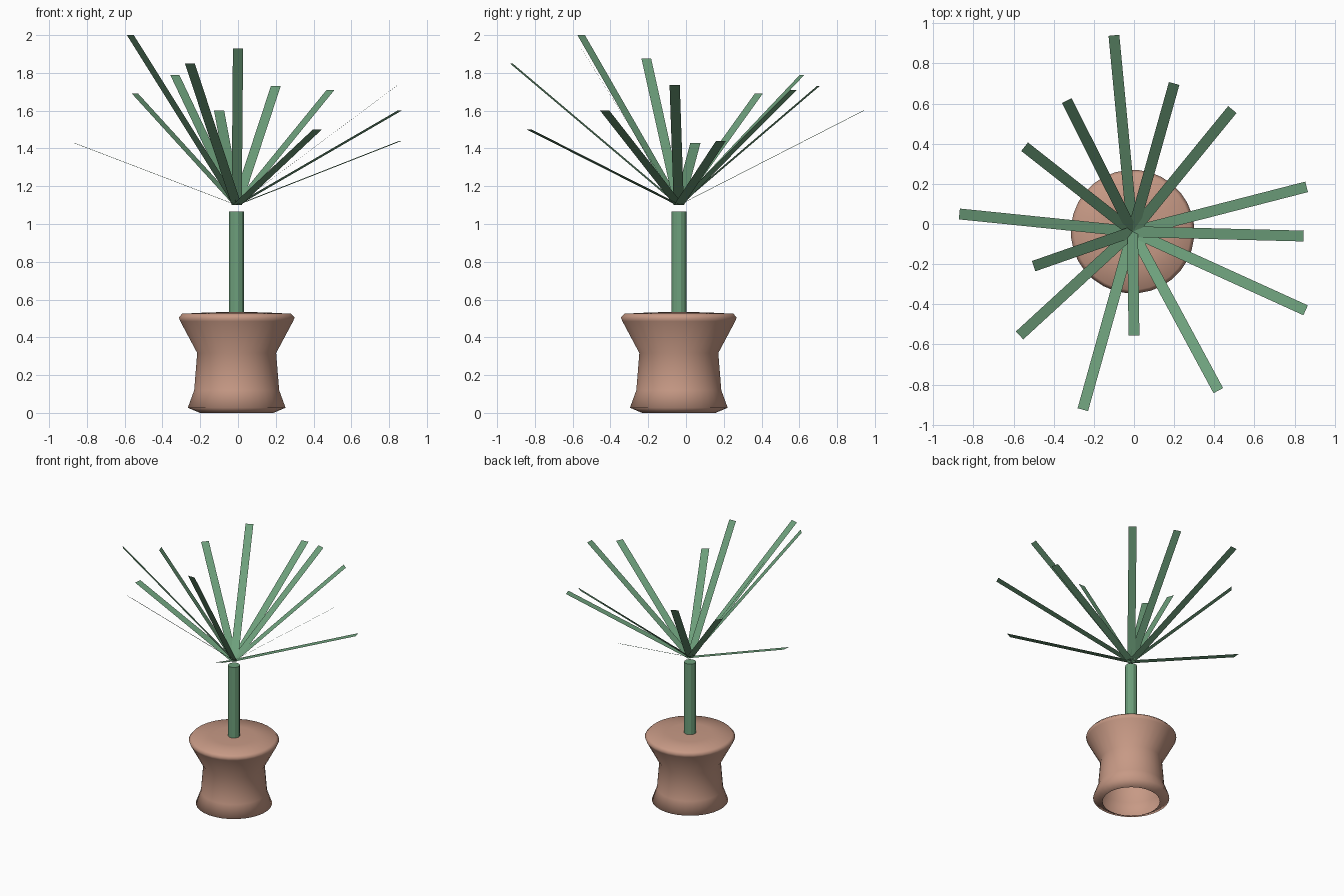
import bpy, bmesh, math
from mathutils import Vector

cube = bpy.data.objects.get("Cube")
if cube:
    bpy.data.objects.remove(cube, do_unlink=True)

AXIS = Vector((-0.007, -0.038, 0))


def material(name, rgb):
    m = bpy.data.materials.new(name)
    m.use_nodes = True
    m.diffuse_color = (*rgb, 1)
    m.node_tree.nodes["Principled BSDF"].inputs["Base Color"].default_value = (*rgb, 1)
    return m


def add_object(name, bm, mat):
    me = bpy.data.meshes.new(name)
    bm.to_mesh(me)
    bm.free()
    me.materials.append(mat)
    ob = bpy.data.objects.new(name, me)
    bpy.context.collection.objects.link(ob)
    return ob


def lathe(name, profile, sides, mat, smooth=False):
    """Turn a (radius, height) profile around the plant axis."""
    bm = bmesh.new()
    rings = []
    for r, z in profile:
        if r == 0:
            rings.append([bm.verts.new(AXIS + Vector((0, 0, z)))] * sides)
            continue
        angles = [math.tau * (i + 0.5) / sides for i in range(sides)]
        rings.append([bm.verts.new(AXIS + Vector((r * math.cos(a), r * math.sin(a), z)))
                      for a in angles])
    for low, high in zip(rings, rings[1:]):
        for i in range(sides):
            j = (i + 1) % sides
            corners = list(dict.fromkeys((low[i], low[j], high[j], high[i])))
            bm.faces.new(corners).smooth = smooth
    return add_object(name, bm, mat)


clay = material("terracotta", (0.57, 0.32, 0.235))
green = material("leaf green", (0.155, 0.35, 0.2))

# Waisted pot, open underneath and closed on top
lathe("pot", [(0.195, 0), (0.26, 0.027), (0.226, 0.12), (0.21, 0.317), (0.30, 0.485),
              (0.308, 0.505), (0.29, 0.525), (0.15, 0.532), (0, 0.535)], 32, clay, True)

# Faceted stem
lathe("stem", [(0, 0.5), (0.041, 0.5), (0.041, 1.065), (0, 1.065)], 12, green)

# Flat strap leaves fanning out from one point above the stem
tips = [(-0.10, 0.94, 1.60), (0.20, 0.70, 1.73), (0.49, 0.57, 1.71), (0.86, 0.185, 1.44),
        (0.845, -0.06, 1.735), (0.855, -0.43, 1.60), (0.42, -0.83, 1.50), (0, -0.555, 1.93),
        (-0.255, -0.925, 1.85), (-0.57, -0.555, 2.0), (-0.50, -0.21, 1.875),
        (-0.87, 0.05, 1.43), (-0.545, 0.385, 1.69), (-0.335, 0.615, 1.79)]
base = AXIS + Vector((0, 0, 1.1))
for n, tip in enumerate(tips, 1):
    tip = Vector(tip)
    side = (tip - base).cross(Vector((0, 0, 1))).normalized() * 0.027
    bm = bmesh.new()
    bm.faces.new([bm.verts.new(p) for p in (base + side, tip + side, tip - side, base - side)])
    bm.normal_update()
    if bm.faces[:][0].normal.z < 0:
        bmesh.ops.reverse_faces(bm, faces=bm.faces[:])
    add_object(f"leaf_{n}", bm, green)
